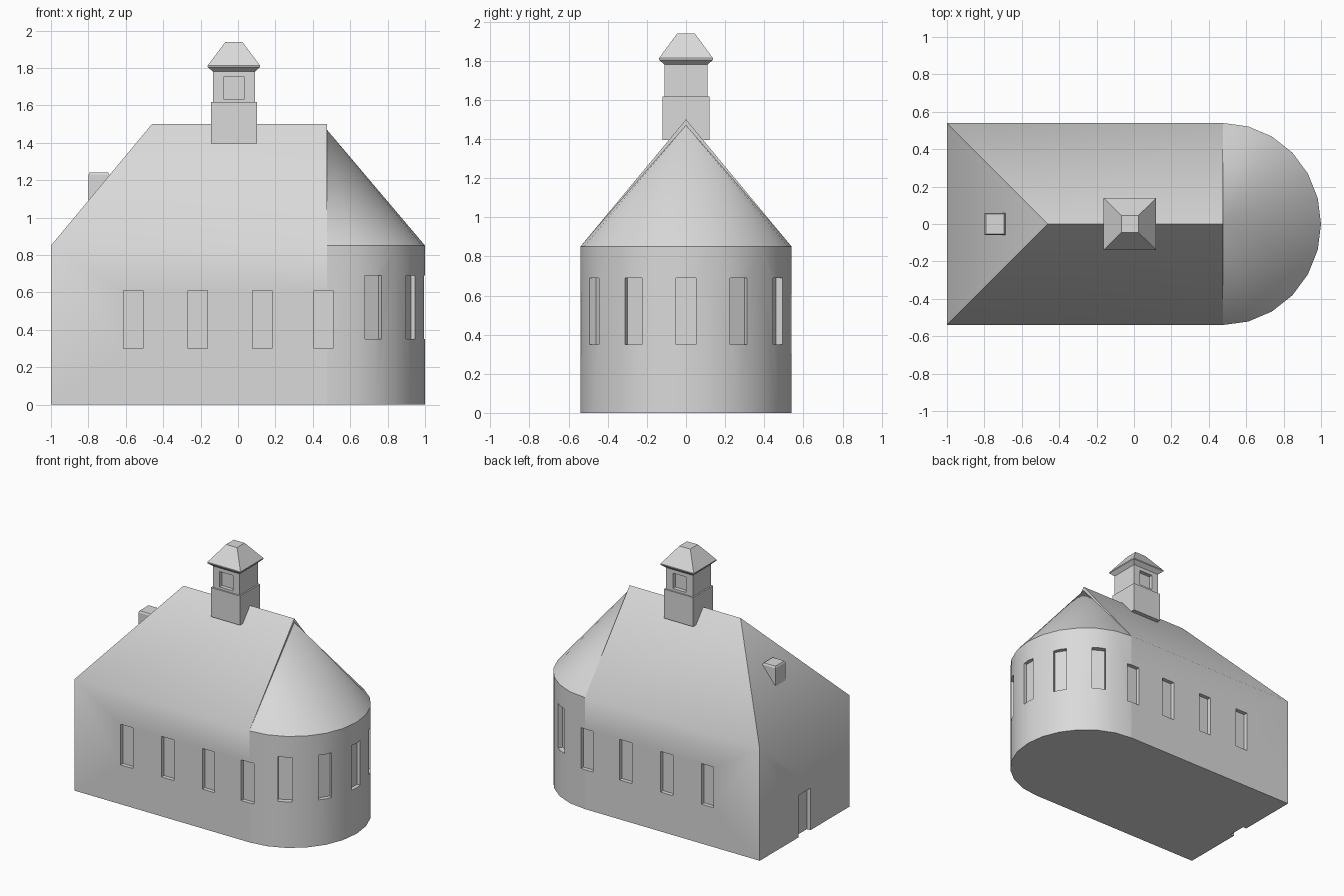
import bpy, bmesh, math
from mathutils import Matrix, Vector

if "Cube" in bpy.data.objects:
    bpy.data.objects.remove(bpy.data.objects["Cube"])

stone = bpy.data.materials.new("pale grey")
stone.diffuse_color = (0.7, 0.7, 0.7, 1)
stone.use_nodes = True
stone.node_tree.nodes["Principled BSDF"].inputs["Base Color"].default_value = stone.diffuse_color

EAVE, RIDGE, HALF, SEAM = 0.85, 1.5, 0.54, 0.475


def finish(name, bm):
    bmesh.ops.recalc_face_normals(bm, faces=bm.faces[:])
    mesh = bpy.data.meshes.new(name)
    bm.to_mesh(mesh)
    bm.free()
    obj = bpy.data.objects.new(name, mesh)
    bpy.context.collection.objects.link(obj)
    mesh.materials.append(stone)
    return obj


def add_box(bm, lo, hi, turn=Matrix()):
    lo, hi = Vector(lo), Vector(hi)
    size = Matrix.Diagonal((*(hi - lo), 1))
    bmesh.ops.create_cube(bm, size=1, matrix=turn @ Matrix.Translation((lo + hi) / 2) @ size)


def stack(name, cx, rings):
    """Square tower from (half x, half y, z) rings, closed at both ends."""
    bm = bmesh.new()
    loops = [[bm.verts.new((cx + sx * hx, sy * hy, z))
              for sx, sy in ((-1, -1), (1, -1), (1, 1), (-1, 1))] for hx, hy, z in rings]
    for a, b in zip(loops, loops[1:]):
        for i in range(4):
            j = (i + 1) % 4
            bm.faces.new((a[i], a[j], b[j], b[i]))
    bm.faces.new(loops[0])
    bm.faces.new(loops[-1])
    return finish(name, bm)


def carve(obj, cutter):
    """Cut the recesses and remove the cutter."""
    mod = obj.modifiers.new("recesses", 'BOOLEAN')
    mod.operation, mod.solver, mod.object = 'DIFFERENCE', 'EXACT', cutter
    cutter.hide_render = True
    deps = bpy.context.evaluated_depsgraph_get()
    mesh = bpy.data.meshes.new_from_object(obj.evaluated_get(deps))
    obj.modifiers.clear()
    obj.data = mesh
    bpy.data.objects.remove(cutter)


# Hall with hipped roof at one end and a round apse with half-cone roof at the other
bm = bmesh.new()
plan = [(-1, HALF), (-1, -HALF)]
for i in range(13):
    a = math.radians(-90 + 15 * i)
    plan.append((SEAM + (1 - SEAM) * math.cos(a), HALF * math.sin(a)))
low = [bm.verts.new((x, y, 0)) for x, y in plan]
top = [bm.verts.new((x, y, EAVE)) for x, y in plan]
hip = bm.verts.new((-0.46, 0, RIDGE))
ridge = bm.verts.new((SEAM, 0, RIDGE))
apex = bm.verts.new((SEAM, 0, RIDGE - 0.03))
bm.faces.new(low)
n = len(plan)
for i in range(n):
    j = (i + 1) % n
    bm.faces.new((low[i], low[j], top[j], top[i]))
for i in range(2, n - 1):
    bm.faces.new((top[i], top[i + 1], apex))
bm.faces.new((top[0], top[1], hip))
bm.faces.new((top[1], top[2], ridge, hip))
bm.faces.new((top[-1], top[0], hip, ridge))
bm.faces.new((top[2], apex, ridge))
bm.faces.new((top[-1], ridge, apex))
hall = finish("hall", bm)

# Window and door recesses
bm = bmesh.new()
for x in (-0.56, -0.215, 0.13, 0.457):
    for s in (-1, 1):
        y0, y1 = sorted((s * (HALF - 0.03), s * (HALF + 0.1)))
        add_box(bm, (x - 0.052, y0, 0.30), (x + 0.052, y1, 0.61))
for deg in (-62, -31, 0, 31, 62):
    turn = Matrix.Translation((SEAM, 0, 0)) @ Matrix.Rotation(math.radians(deg), 4, 'Z')
    add_box(bm, (0.495, -0.05, 0.35), (0.65, 0.05, 0.69), turn)
add_box(bm, (-1.1, -0.07, -0.1), (-0.97, 0.07, 0.32))
carve(hall, finish("recess_cutter", bm))

# Smooth walls into roof, keep the apse eave, seam and corners crisp
bm = bmesh.new()
bm.from_mesh(hall.data)
for f in bm.faces:
    f.smooth = True
for e in bm.edges:
    pts = [v.co for v in e.verts]
    eave = all(abs(p.z - EAVE) < 1e-3 and p.x > SEAM - 0.01 for p in pts)
    seam = all(abs(p.x - SEAM) < 1e-3 for p in pts)
    e.smooth = not (eave or seam or e.calc_face_angle(0) > math.radians(45))
bm.to_mesh(hall.data)
bm.free()

# Bell turret on the ridge
CX = -0.022
stack("turret_base", CX, [(0.123, 0.12, 1.395), (0.123, 0.12, 1.617)])
turret = stack("turret", CX, [(0.112, 0.11, 1.61), (0.112, 0.11, 1.785)])
bm = bmesh.new()
for s in (-1, 1):
    y0, y1 = sorted((s * 0.08, s * 0.2))
    add_box(bm, (CX - 0.056, y0, 1.635), (CX + 0.056, y1, 1.752))
carve(turret, finish("turret_cutter", bm))
stack("turret_roof", CX, [(0.112, 0.11, 1.78), (0.14, 0.138, 1.805),
                          (0.14, 0.138, 1.813), (0.046, 0.046, 1.938)])

# Chimney on the hipped end
stack("chimney", -0.743, [(0.055, 0.06, 1.05), (0.055, 0.06, 1.23), (0.049, 0.054, 1.242)])
